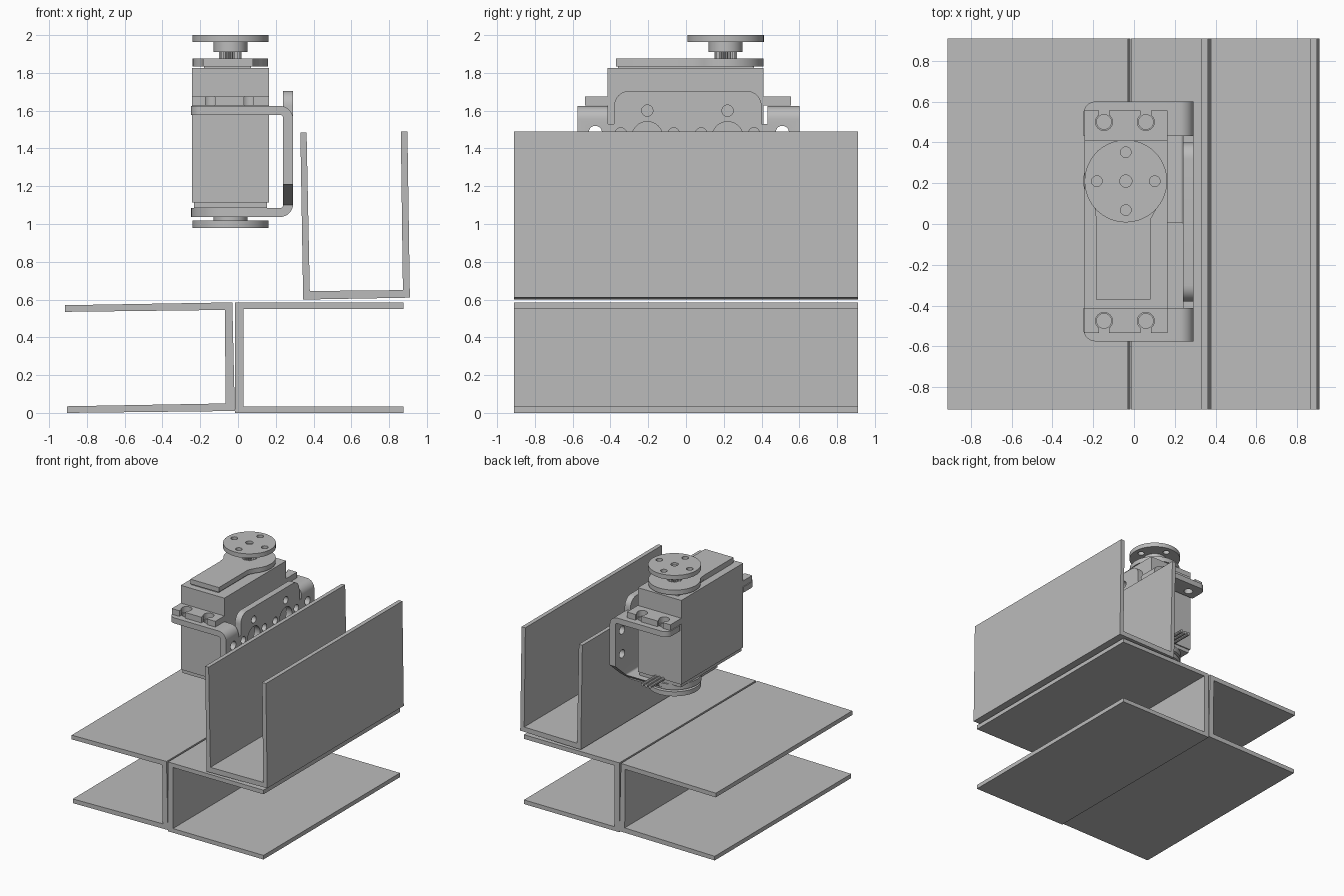
import bpy, bmesh, math
from mathutils import Vector

if "Cube" in bpy.data.objects:
    bpy.data.objects.remove(bpy.data.objects["Cube"])

grey = bpy.data.materials.new("plain grey")
grey.use_nodes = True
grey.diffuse_color = (0.5, 0.5, 0.5, 1)
grey.node_tree.nodes["Principled BSDF"].inputs["Base Color"].default_value = (0.5, 0.5, 0.5, 1)

AXES = {"x": lambda u, v, w: (w, u, v),
        "y": lambda u, v, w: (u, w, v),
        "z": lambda u, v, w: (u, v, w)}


def extrude(name, points, axis, a, b):
    """Solid made by sweeping a flat outline from a to b along an axis."""
    bm = bmesh.new()
    face = bm.faces.new([bm.verts.new(AXES[axis](u, v, a)) for u, v in points])
    swept = bmesh.ops.extrude_face_region(bm, geom=[face])["geom"]
    shift = Vector(AXES[axis](0, 0, b - a))
    bmesh.ops.translate(bm, vec=shift, verts=[g for g in swept if isinstance(g, bmesh.types.BMVert)])
    bmesh.ops.recalc_face_normals(bm, faces=bm.faces)
    mesh = bpy.data.meshes.new(name)
    bm.to_mesh(mesh)
    bm.free()
    mesh.materials.append(grey)
    obj = bpy.data.objects.new(name, mesh)
    bpy.context.collection.objects.link(obj)
    return obj


def rect(u0, u1, v0, v1):
    return [(u0, v0), (u1, v0), (u1, v1), (u0, v1)]


def arc(u, v, r, start=0, end=360, n=40):
    count = n if end - start == 360 else n + 1
    angles = [math.radians(start + (end - start) * i / n) for i in range(count)]
    return [(u + r * math.cos(t), v + r * math.sin(t)) for t in angles]


def box(name, x0, x1, y0, y1, z0, z1):
    return extrude(name, rect(x0, x1, y0, y1), "z", z0, z1)


def cylinder(name, u, v, r, a, b, axis="z", n=40):
    return extrude(name, arc(u, v, r, n=n), axis, a, b)


def combine(obj, tools, operation="DIFFERENCE"):
    """Apply booleans and discard the helper solids."""
    for tool in tools:
        mod = obj.modifiers.new("cut", "BOOLEAN")
        mod.operation, mod.solver, mod.object = operation, "EXACT", tool
    bpy.context.view_layer.update()
    graph = bpy.context.evaluated_depsgraph_get()
    mesh = bpy.data.meshes.new_from_object(obj.evaluated_get(graph))
    obj.modifiers.clear()
    obj.data = mesh
    for tool in tools:
        bpy.data.objects.remove(tool)


# Three bent channels, each slightly out of square
D = 0.91
extrude("left_channel", [(-0.915, 0.575), (-0.03, 0.59), (-0.017, 0.015), (-0.905, 0.005),
                         (-0.905, 0.04), (-0.065, 0.055), (-0.07, 0.55), (-0.915, 0.54)], "y", -D, D)
extrude("right_channel", [(0.875, 0.59), (-0.015, 0.59), (-0.015, 0.005), (0.875, 0.005),
                          (0.875, 0.04), (0.03, 0.04), (0.03, 0.555), (0.875, 0.555)], "y", -D, D)
extrude("upright_channel", [(0.33, 1.485), (0.345, 0.6), (0.91, 0.61), (0.897, 1.49),
                            (0.862, 1.49), (0.873, 0.65), (0.38, 0.645), (0.363, 1.485)], "y", -D, D)
# Keep the stack resting on the ground
for part in ("left_channel", "right_channel"):
    bpy.data.objects[part].location.z = -0.005

# Servo body
SX, SY = -0.04, 0.21
X0, X1 = -0.243, 0.163
box("servo_body", X0, X1, -0.415, 0.41, 1.115, 1.825)
box("servo_base", X0 + 0.01, X1 - 0.01, -0.405, 0.40, 1.085, 1.115)

# Mounting ears with keyhole slots
for side, y_in, y_out, y_hole in (("back", 0.41, 0.555, 0.5), ("front", -0.415, -0.535, -0.475)):
    ear = box(side + "_ear", X0, X1, min(y_in, y_out), max(y_in, y_out), 1.627, 1.675)
    cuts = []
    for x in (-0.147, 0.058):
        cuts.append(cylinder("hole", x, y_hole, 0.042, 1.6, 1.7, n=24))
        cuts.append(box("slot", x - 0.025, x + 0.025, min(y_hole, y_out * 1.1),
                        max(y_hole, y_out * 1.1), 1.6, 1.7))
    combine(ear, cuts)

# Gear cover: bar widening into a round boss
box("cover_seat", -0.18, 0.07, -0.36, 0.36, 1.825, 1.838)
top = arc(SX, SY, 0.2, -40, 220)
extrude("gear_cover", top + [(-0.185, 0.02), (-0.185, -0.37), (0.08, -0.37), (0.08, 0.02)],
        "z", 1.835, 1.875)

# Output shaft and round horn
spline = [(SX + r * math.cos(t), SY + r * math.sin(t)) for r, t in
          ((0.06 if i % 2 else 0.05, math.tau * i / 48) for i in range(48))]
extrude("output_spline", spline, "z", 1.87, 1.915)
cylinder("horn_hub", SX, SY, 0.09, 1.91, 1.967)
horn = cylinder("horn_disc", SX, SY, 0.202, 1.963, 2.0, n=64)
cuts = [cylinder("hole", SX, SY, 0.03, 1.98, 2.1, n=24)]
for i in range(4):
    t = math.tau * i / 4
    cuts.append(cylinder("hole", SX + 0.142 * math.cos(t), SY + 0.142 * math.sin(t), 0.026, 1.9, 2.1, n=24))
combine(horn, cuts)

# Bent bracket: C section swept along the servo
R, T = 0.07, 0.053
XO, Z0, Z1 = 0.292, 1.037, 1.625
outer = arc(XO - R, Z0 + R, R, -90, 0, 8) + arc(XO - R, Z1 - R, R, 0, 90, 8)
inner = arc(XO - R, Z1 - R, R - T, 90, 0, 4)
inner = [(u, v + 0.006) for u, v in inner]
inner += [(u, v - 0.006) for u, v in arc(XO - R, Z0 + R, R - T, 0, -90, 4)]
section = [(-0.248, Z0)] + outer + [(-0.248, Z1)] + [(-0.248, inner[0][1])] + inner + [(-0.248, inner[-1][1])]
bracket = extrude("servo_bracket", section, "y", -0.575, 0.6)
combine(bracket, [
    # Opening for the servo and the tapers towards the lower arm
    box("opening", -0.5, 0.5, -0.412, 0.432, 1.53, 1.8),
    extrude("front_taper", [(-0.8, 1.21), (-0.575, 1.21), (0.005, 1.1), (0.005, 0.9), (-0.8, 0.9)], "x", -0.5, 0.5),
    extrude("back_taper", [(0.8, 1.21), (0.6, 1.21), (0.415, 1.05), (0.415, 0.9), (0.8, 0.9)], "x", -0.5, 0.5),
    # Rounded end of the lower arm
    extrude("arm_end", [(SX, SY + 0.208)] + arc(SX, SY, 0.208, 90, 270, 24)
            + [(SX, -0.3), (-0.5, -0.3), (-0.5, 0.7), (SX, 0.7)], "z", 0.9, 1.2),
    # Rounded outer corners of the upper arms
    extrude("back_corner", [(-0.3, 0.7), (-0.3, 0.54)] + arc(-0.188, 0.54, 0.06, 180, 90, 8)
            + [(-0.188, 0.7)], "z", 1.5, 1.8),
    extrude("front_corner", [(-0.3, -0.7), (-0.3, -0.515)] + arc(-0.188, -0.515, 0.06, 180, 270, 8)
            + [(-0.188, -0.7)], "z", 1.5, 1.8),
])
tongue = ([(-0.38, 1.45), (0.40, 1.45)] + arc(0.32, 1.625, 0.08, 0, 90, 8)
          + arc(-0.30, 1.625, 0.08, 90, 180, 8))
combine(bracket, [extrude("tongue", tongue, "x", XO - T, XO)], "UNION")

# Bracket holes: two bearing patterns, end holes and ear holes
cuts = []
for y in (-0.205, 0.22):
    cuts.append(cylinder("hole", y, 1.46, 0.082, 0.2, 0.4, "x", 32))
    for dy, dz in ((0.14, 0.02), (-0.14, 0.02), (0, 0.14), (0, -0.14)):
        cuts.append(cylinder("hole", y + dy, 1.46 + dz, 0.03, 0.2, 0.4, "x", 20))
for y in (-0.48, 0.51):
    for z in (1.485, 1.285):
        cuts.append(cylinder("hole", y, z, 0.035, 0.2, 0.4, "x", 20))
for x in (-0.147, 0.058):
    for y in (-0.475, 0.5):
        cuts.append(cylinder("hole", x, y, 0.036, 1.5, 1.7, n=20))
combine(bracket, cuts)

# Idler bearing under the lower arm
cylinder("bearing_collar", SX, SY, 0.09, 1.01, 1.09)
cylinder("bearing_disc", SX, SY, 0.202, 0.98, 1.018, n=64)

# Three-wire lead leaving the back of the servo
for i in range(3):
    x = SX + (i - 1) * 0.035
    cylinder("lead_wire", x, 1.12, 0.014, 0.4, 0.59, "y", 10)

# Smooth round parts, keep hard edges sharp
for obj in bpy.context.scene.objects:
    obj.select_set(obj.type == "MESH")
bpy.context.view_layer.objects.active = bracket
bpy.ops.object.shade_smooth_by_angle(angle=math.radians(30))
